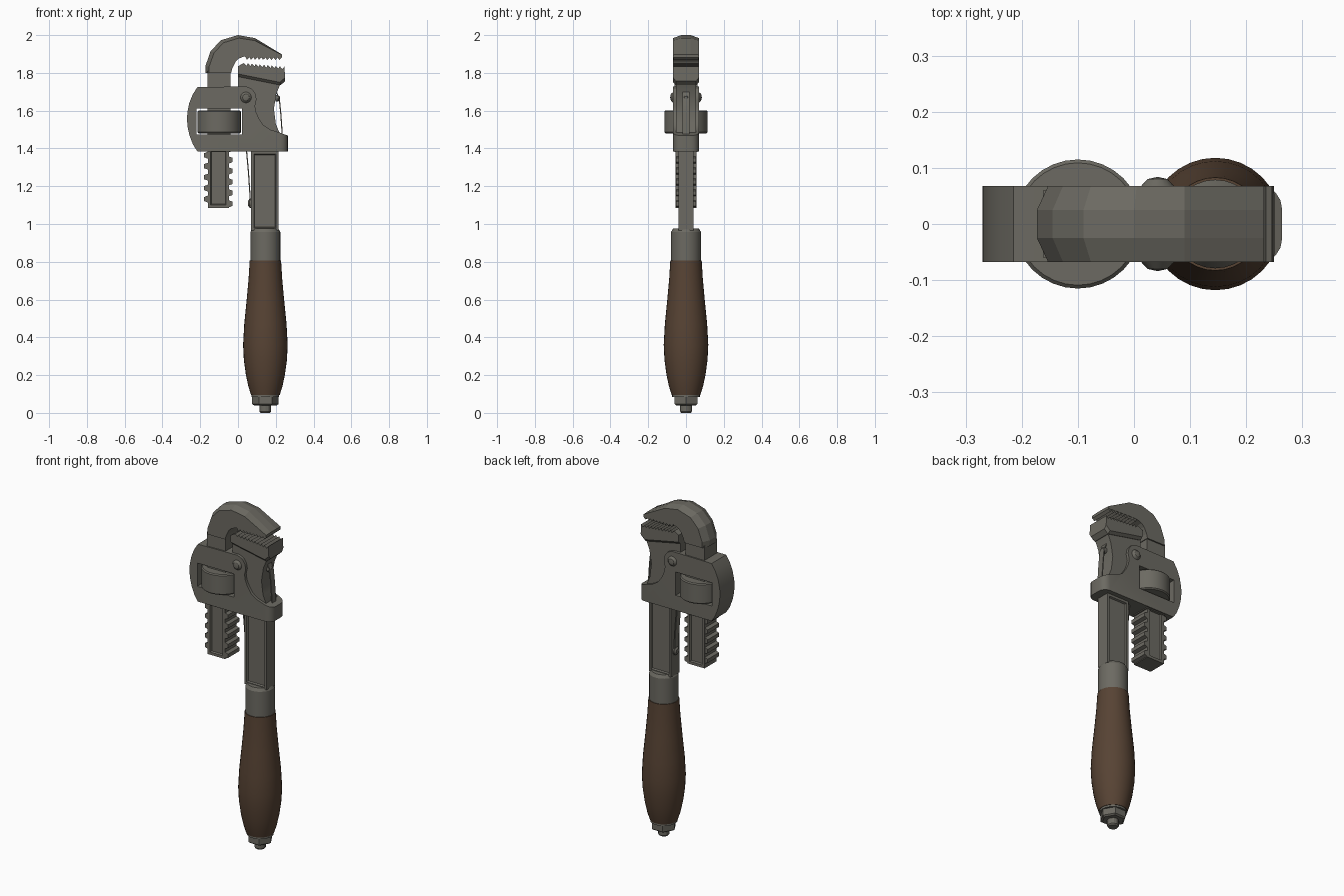
import bpy, bmesh, math
from mathutils import Vector, Matrix

cube = bpy.data.objects.get("Cube")
if cube:
    bpy.data.objects.remove(cube, do_unlink=True)


def material(name, rgb):
    mat = bpy.data.materials.new(name)
    mat.use_nodes = True
    mat.diffuse_color = (*rgb, 1)
    mat.node_tree.nodes["Principled BSDF"].inputs["Base Color"].default_value = (*rgb, 1)
    return mat


STEEL = material("grey_steel", (0.15, 0.144, 0.122))
WOOD = material("brown_wood", (0.095, 0.056, 0.034))


def finish(name, bm, mat=STEEL, smooth=True):
    bmesh.ops.recalc_face_normals(bm, faces=bm.faces)
    mesh = bpy.data.meshes.new(name)
    bm.to_mesh(mesh)
    bm.free()
    mesh.materials.append(mat)
    ob = bpy.data.objects.new(name, mesh)
    bpy.context.collection.objects.link(ob)
    if smooth:
        bpy.ops.object.select_all(action="DESELECT")
        ob.select_set(True)
        bpy.context.view_layer.objects.active = ob
        bpy.ops.object.shade_smooth_by_angle(angle=math.radians(30))
    return ob


def prism(outline, half):
    """Outline in the x-z plane, extruded evenly front and back."""
    bm = bmesh.new()
    face = bm.faces.new([bm.verts.new((x, -half, z)) for x, z in outline])
    ext = bmesh.ops.extrude_face_region(bm, geom=[face])["geom"]
    moved = [v for v in ext if isinstance(v, bmesh.types.BMVert)]
    bmesh.ops.translate(bm, verts=moved, vec=(0, 2 * half, 0))
    bmesh.ops.recalc_face_normals(bm, faces=bm.faces)
    return bm


def rect(x0, x1, z0, z1):
    return [(x0, z0), (x1, z0), (x1, z1), (x0, z1)]


def bevel_where(bm, test, offset, segments=1):
    edges = [e for e in bm.edges if test(*[v.co for v in e.verts])]
    bmesh.ops.bevel(bm, geom=edges, offset=offset, segments=segments,
                    profile=0.5, affect="EDGES")


def panelled_bar(name, outline, half, border, depth):
    bm = prism(outline, half)
    faces = [f for f in bm.faces if abs(f.normal.y) > 0.9]
    bmesh.ops.inset_individual(bm, faces=faces, thickness=border)
    bmesh.ops.inset_individual(bm, faces=faces, thickness=depth * 0.6, depth=-depth)
    return finish(name, bm)


def lathe(name, profile, centre, mat=STEEL, steps=28, axis="Z"):
    """Profile of (radius, height) pairs turned around an axis."""
    bm = bmesh.new()
    verts = [bm.verts.new((r, 0, h)) for r, h in profile]
    edges = [bm.edges.new(pair) for pair in zip(verts, verts[1:])]
    bmesh.ops.spin(bm, geom=verts + edges, cent=(0, 0, 0), axis=(0, 0, 1),
                   angle=math.tau, steps=steps)
    bmesh.ops.remove_doubles(bm, verts=bm.verts, dist=1e-4)
    turn = {"Z": Matrix(), "X": Matrix.Rotation(math.pi / 2, 4, "Y"),
            "Y": Matrix.Rotation(math.pi / 2, 4, "X")}[axis]
    bmesh.ops.transform(bm, matrix=Matrix.Translation(centre) @ turn, verts=bm.verts)
    return finish(name, bm, mat)


def ribbon(name, path, thick, half):
    back = [(x + thick, z) for x, z in reversed(path)]
    return finish(name, prism(path + back, half))


GRIP_X = 0.145
NUT_X = -0.1
WIDE = 0.068

# Handle, ferrule and end fixings
lathe("wooden_handle", [(0, 0.095), (0.076, 0.095), (0.09, 0.14), (0.103, 0.2), (0.114, 0.28),
                        (0.118, 0.36), (0.112, 0.47), (0.099, 0.6), (0.089, 0.71),
                        (0.083, 0.808), (0, 0.808)], (GRIP_X, 0, 0), WOOD, 32)
lathe("ferrule", [(0, 0.8), (0.079, 0.8), (0.079, 0.958), (0.068, 0.976), (0, 0.976)],
      (GRIP_X, 0, 0))
lathe("end_washer", [(0, 0.084), (0.073, 0.084), (0.073, 0.096), (0, 0.096)], (GRIP_X, 0, 0))
lathe("end_nut", [(0, 0.04), (0.06, 0.04), (0.07, 0.047), (0.07, 0.086), (0, 0.086)],
      (GRIP_X, 0, 0), steps=6)
lathe("end_bolt", [(0, 0), (0.025, 0), (0.031, 0.007), (0.031, 0.045), (0, 0.045)],
      (GRIP_X, 0, 0), steps=12)

# Fixed shaft with recessed panels
panelled_bar("shaft", rect(0.07, 0.215, 0.965, 1.385), 0.04, 0.02, 0.01)

# Fixed jaw: neck, head block with teeth
neck = [(0.025, 1.4), (0.025, 1.62), (0, 1.7), (0, 1.785), (0.226, 1.745), (0.203, 1.69),
        (0.19, 1.61), (0.2, 1.53), (0.225, 1.47), (0.225, 1.4)]
finish("fixed_jaw_neck", prism(neck, 0.052))


def teeth(x0, z0, x1, z1, depth, count):
    """Saw-tooth line: each tooth rises steeply and falls gently."""
    pts = []
    for i in range(count):
        for t, lift in ((i, 0), (i + 0.35, depth)):
            k = t / count
            pts.append((x0 + (x1 - x0) * k, z0 + (z1 - z0) * k + lift))
    return pts + [(x1, z1)]


head = [(0, 1.78), (0, 1.835), (0.03, 1.852)] + teeth(0.045, 1.838, 0.235, 1.82, 0.014, 9)
head += [(0.246, 1.834), (0.25, 1.757), (0.226, 1.735)]
bm = prism(head, WIDE)
bevel_where(bm, lambda a, b: abs(a.y - b.y) < 1e-4 and max(a.z, b.z) < 1.79, 0.014)
finish("fixed_jaw_head", bm)

# Hook jaw: crowned cross-sections swept from the shank to the tip
stations = [((-0.172, 1.8), (-0.036, 1.8)), ((-0.173, 1.835), (-0.03, 1.825)),
            ((-0.145, 1.915), (-0.012, 1.86)), ((-0.09, 1.973), (0.005, 1.876)),
            ((0, 2.0), (0.035, 1.888)), ((0.09, 1.984), (0.09, 1.888)),
            ((0.232, 1.898), (0.232, 1.882))]
bm = bmesh.new()
rings = []
for outer, inner in stations:
    o, i = Vector(outer), Vector(inner)
    shoulder = o.lerp(i, 0.14)
    section = [(i, -WIDE), (shoulder, -WIDE), (o, -0.025), (o, 0.025), (shoulder, WIDE), (i, WIDE)]
    rings.append([bm.verts.new((p.x, y, p.y)) for p, y in section])
for a, b in zip(rings, rings[1:]):
    for k in range(6):
        j = (k + 1) % 6
        bm.faces.new((a[k], a[j], b[j], b[k]))
bm.faces.new(rings[0])
bm.faces.new(rings[-1])
finish("hook_jaw", bm, smooth=False)
strip = [(0.035, 1.89)] + teeth(0.04, 1.883, 0.232, 1.881, -0.013, 9) + [(0.232, 1.892)]
finish("hook_jaw_teeth", prism(strip, WIDE - 0.002), smooth=False)

# Hook shank with staggered threads on both edges
finish("hook_shank", prism(rect(-0.162, -0.04, 1.38, 1.81), 0.06))
panelled_bar("threaded_shank", rect(-0.16, -0.047, 1.085, 1.4), 0.055, 0.022, 0.01)
PITCH = 0.058


def thread_edge(name, x_in, x_out, start):
    for n in range(5):
        z = start + n * PITCH
        finish(name, prism([(x_in, z - 0.019), (x_out, z - 0.011),
                            (x_out, z + 0.011), (x_in, z + 0.019)], 0.053))


thread_edge("thread_left_edge", -0.05, -0.028, 1.107)
thread_edge("thread_right_edge", -0.157, -0.179, 1.132)

# Housing with a window for the adjusting nut and a rounded collar end
housing_outline = [(-0.215, 1.725), (-0.24, 1.685), (-0.258, 1.64), (-0.268, 1.59), (-0.27, 1.555),
                   (-0.267, 1.515), (-0.257, 1.47), (-0.238, 1.42), (-0.215, 1.385), (0.264, 1.385),
                   (0.264, 1.468), (0.225, 1.482), (0.17, 1.5), (0.135, 1.523), (0.11, 1.56),
                   (0.095, 1.595), (0.09, 1.625), (0.098, 1.66), (0.092, 1.69), (0.074, 1.715),
                   (0.045, 1.728)]
bm = prism(housing_outline, WIDE)
bevel_where(bm, lambda a, b: min(a.x, b.x) > 0.26 and abs(a.y - b.y) < 1e-4, 0.042, 4)
housing = finish("housing", bm)
cutter = finish("window_cutter", prism(rect(-0.219, 0.02, 1.474, 1.612), 0.2), smooth=False)
cutter.hide_render = True
cut = housing.modifiers.new("window", "BOOLEAN")
cut.operation = "DIFFERENCE"
cut.solver = "EXACT"
cut.object = cutter
bpy.ops.object.select_all(action="DESELECT")
housing.select_set(True)
bpy.context.view_layer.objects.active = housing
bpy.ops.object.modifier_apply(modifier=cut.name)
bpy.data.objects.remove(cutter, do_unlink=True)

# Adjusting nut
lathe("adjusting_nut", [(0, 1.48), (0.109, 1.48), (0.115, 1.486), (0.115, 1.595),
                        (0.109, 1.601), (0, 1.601)], (NUT_X, 0, 0), steps=32)

# Pivot rivet showing on both faces
lathe("pivot_rivet", [(0, -0.084), (0.018, -0.08), (0.031, -0.066), (0.031, 0.066),
                      (0.018, 0.08), (0, 0.084)], (0.042, 0, 1.67), steps=16, axis="Y")

# Leaf springs and their screws
ribbon("outer_spring", [(0.2, 1.7), (0.216, 1.66), (0.224, 1.58), (0.231, 1.475)], 0.006, 0.018)
ribbon("inner_spring", [(0.062, 1.09), (0.06, 1.16), (0.052, 1.28), (0.042, 1.39)], 0.006, 0.018)
screw = [(0, -0.012), (0.014, -0.011), (0.024, -0.002), (0.024, 0.012), (0, 0.012)]
lathe("inner_spring_screw", screw, (0.064, 0, 1.11), steps=14, axis="X")
lathe("outer_spring_screw", [(r * 0.7, -h) for r, h in screw], (0.21, 0, 1.665),
      steps=14, axis="X")
